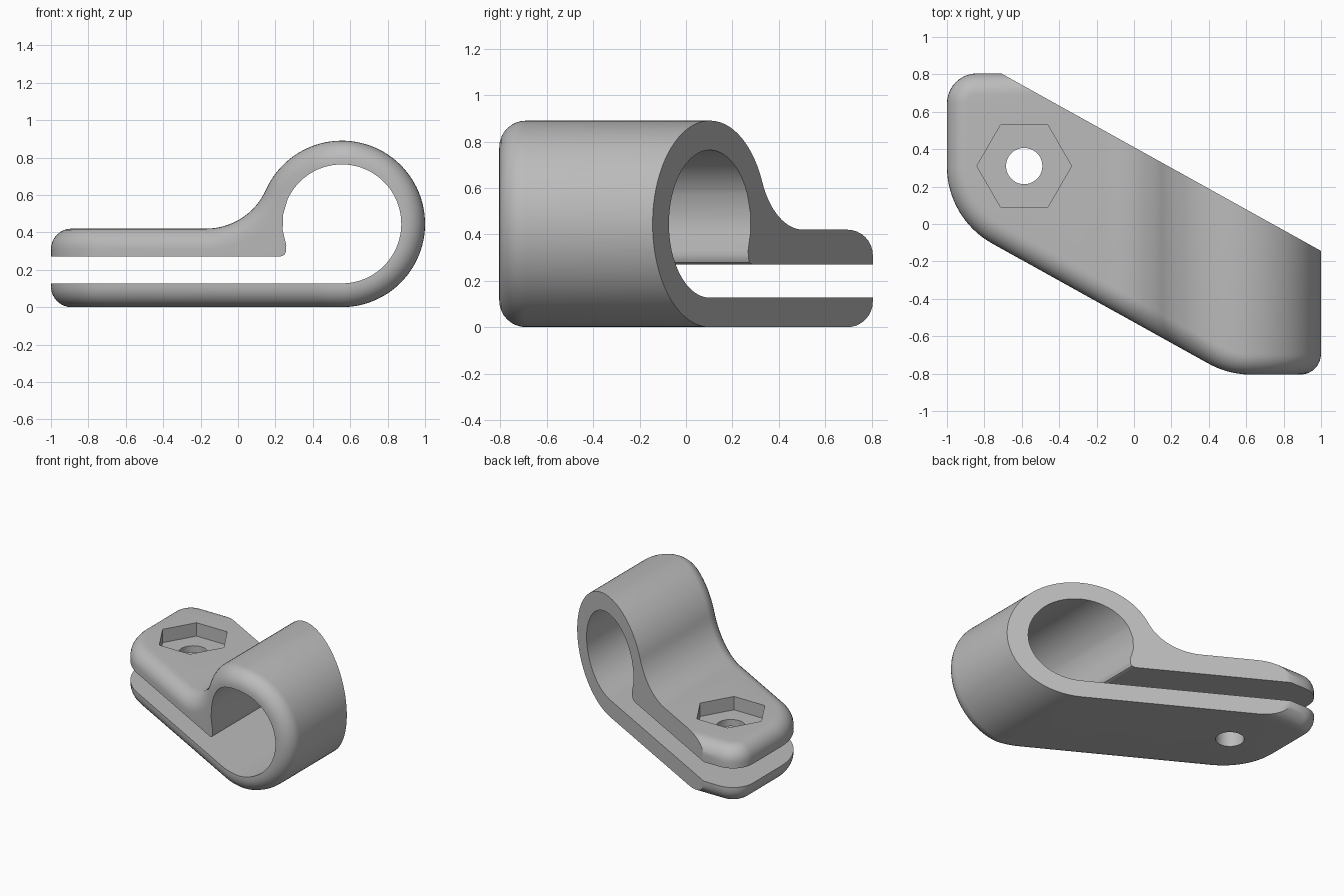
import bpy, bmesh
from math import sin, cos, atan, atan2, pi, sqrt, radians

if "Cube" in bpy.data.objects:
    bpy.data.objects.remove(bpy.data.objects["Cube"], do_unlink=True)

# Plan dimensions: slanted strip with rounded ends
SLOPE, Y_MAX, X_CUT = 0.555, 0.805, -0.71
END_R, CORNER_R, FILLET = 0.47, 0.16, 0.11
RIGHT = (0.626, -0.335)
LEFT = (END_R - 1, RIGHT[1] + SLOPE * (RIGHT[0] + 1 - END_R))
NORMAL = 1.5 * pi - atan(SLOPE)          # direction faced by the slanted front wall

# Side profile dimensions: ring, arms and the blend between them
RING, RING_R, BORE_R = (0.555, 0.445), 0.445, 0.318
ARM_TOP, SLOT_TOP, BLEND_X, BLEND_R = 0.42, 0.27, -0.17, 0.349
BLEND = (BLEND_X, ARM_TOP + BLEND_R)
TANGENT = atan2(RING[1] - BLEND[1], RING[0] - BLEND[0])
BLEND_N, RING_N, FILLET_N = 16, 72, 8


def lerp(a, b, n):
    return [a + (b - a) * i / n for i in range(n + 1)]


def arc(centre, r, a0, a1, n):
    return [(centre[0] + r * cos(t), centre[1] + r * sin(t)) for t in lerp(a0, a1, n)]


def back_y(x):
    return Y_MAX - SLOPE * (x - X_CUT)


def front_y(x, inset):
    """Front wall of the plan, moved inwards by inset."""
    r = END_R - inset
    tx = RIGHT[0] + r * cos(NORMAL)
    if x < tx:
        return RIGHT[1] + r * sin(NORMAL) - SLOPE * (x - tx)
    if x < RIGHT[0]:
        return RIGHT[1] - sqrt(r * r - (x - RIGHT[0]) ** 2)
    return RIGHT[1] - r


def end_walk(inset):
    """Plan outline of the free end, from the slanted back cut to the front wall."""
    start = (X_CUT + inset / SLOPE, Y_MAX - inset)
    corner = (CORNER_R - 1, Y_MAX - CORNER_R)
    return ([start] + arc(corner, CORNER_R - inset, pi / 2, pi, 10)
            + arc(LEFT, END_R - inset, pi, NORMAL, 16))


LOWER_X = (0.51, 0.48, 0.45, 0.42, 0.39, BLEND_X)


def outer_profile(inset):
    pts = arc(BLEND, BLEND_R + inset, -pi / 2, TANGENT, BLEND_N)
    pts += arc(RING, RING_R - inset, pi + TANGENT, -pi / 2, RING_N)[1:]
    return pts + [(x, inset) for x in LOWER_X]


def inner_profile():
    pts = [(x, SLOT_TOP) for x in lerp(BLEND_X, 0.2, 8)]
    pts += [(0.225, SLOT_TOP), (0.247, 0.279), (0.257, 0.298), (0.257, 0.315)]
    pts += arc(RING, BORE_R, radians(201), pi + TANGENT, 3)
    pts += arc(RING, BORE_R, pi + TANGENT, -pi / 2, RING_N)[1:]
    return pts + [(x, RING[1] - BORE_R) for x in LOWER_X]


def front_row(profile, inset):
    walk = end_walk(inset)
    top, low = profile[0][1], profile[-1][1]
    return ([(x, y, top) for x, y in walk]
            + [(x, front_y(x, inset), z) for x, z in profile]
            + [(x, y, low) for x, y in reversed(walk)])


def back_row(profile, inset):
    n = len(end_walk(inset))
    xs = lerp(X_CUT + inset / SLOPE, BLEND_X, n)[:n]
    top, low = profile[0][1], profile[-1][1]
    pts = [(x, top) for x in xs] + profile + [(x, low) for x in reversed(xs)]
    return [(x, back_y(x), z) for x, z in pts]


# Clamp body: outer skin, rolled front edge, front wall and inner skin
bm = bmesh.new()
cache = {}


def vert(co):
    key = tuple(round(c, 5) + 0.0 for c in co)
    if key not in cache:
        cache[key] = bm.verts.new(key)
    return cache[key]


rows = [back_row(outer_profile(0), FILLET)]
for t in lerp(0, pi / 2, FILLET_N):
    rows.append(front_row(outer_profile(FILLET * (1 - cos(t))), FILLET * (1 - sin(t))))
rows += [front_row(inner_profile(), 0), back_row(inner_profile(), 0)]
grid = [[vert(co) for co in row] for row in rows]


def add_face(verts):
    verts = list(dict.fromkeys(verts))
    if len(verts) > 2:
        bm.faces.new(verts)


for r0, r1 in zip(grid, grid[1:]):
    for i in range(len(r0) - 1):
        add_face((r0[i], r0[i + 1], r1[i + 1], r1[i]))

# Flat slanted back face
add_face(grid[0] + [r[-1] for r in grid] + grid[-1][::-1] + [r[0] for r in grid[::-1]])
bmesh.ops.recalc_face_normals(bm, faces=bm.faces)
mesh = bpy.data.meshes.new("cable_clamp")
bm.to_mesh(mesh)
bm.free()
clamp = bpy.data.objects.new("cable_clamp", mesh)
bpy.context.collection.objects.link(clamp)

# Plain grey material
grey = bpy.data.materials.new("plain_grey")
grey.use_nodes = True
colour = (0.5, 0.5, 0.5, 1)
grey.diffuse_color = colour
grey.node_tree.nodes["Principled BSDF"].inputs["Base Color"].default_value = colour
mesh.materials.append(grey)


# Bolt hole through both arms and hexagonal nut pocket in the upper arm
def cut(name, sides, radius, z0, z1, turn):
    bpy.ops.mesh.primitive_cylinder_add(vertices=sides, radius=radius, depth=z1 - z0,
                                        location=(-0.587, 0.31, (z0 + z1) / 2),
                                        rotation=(0, 0, turn))
    cutter = bpy.context.object
    cutter.name = name
    cutter.hide_render = True
    cutter.data.materials.append(grey)
    mod = clamp.modifiers.new(name, "BOOLEAN")
    mod.operation, mod.solver, mod.object = "DIFFERENCE", "EXACT", cutter
    bpy.ops.object.select_all(action="DESELECT")
    clamp.select_set(True)
    bpy.context.view_layer.objects.active = clamp
    bpy.ops.object.modifier_apply(modifier=name)
    bpy.data.objects.remove(cutter, do_unlink=True)


cut("bolt_hole", 48, 0.097, -0.1, 0.6, 0)
cut("nut_pocket", 6, 0.253, 0.32, 0.6, pi / 6)
bpy.ops.object.shade_smooth_by_angle(angle=radians(30))
